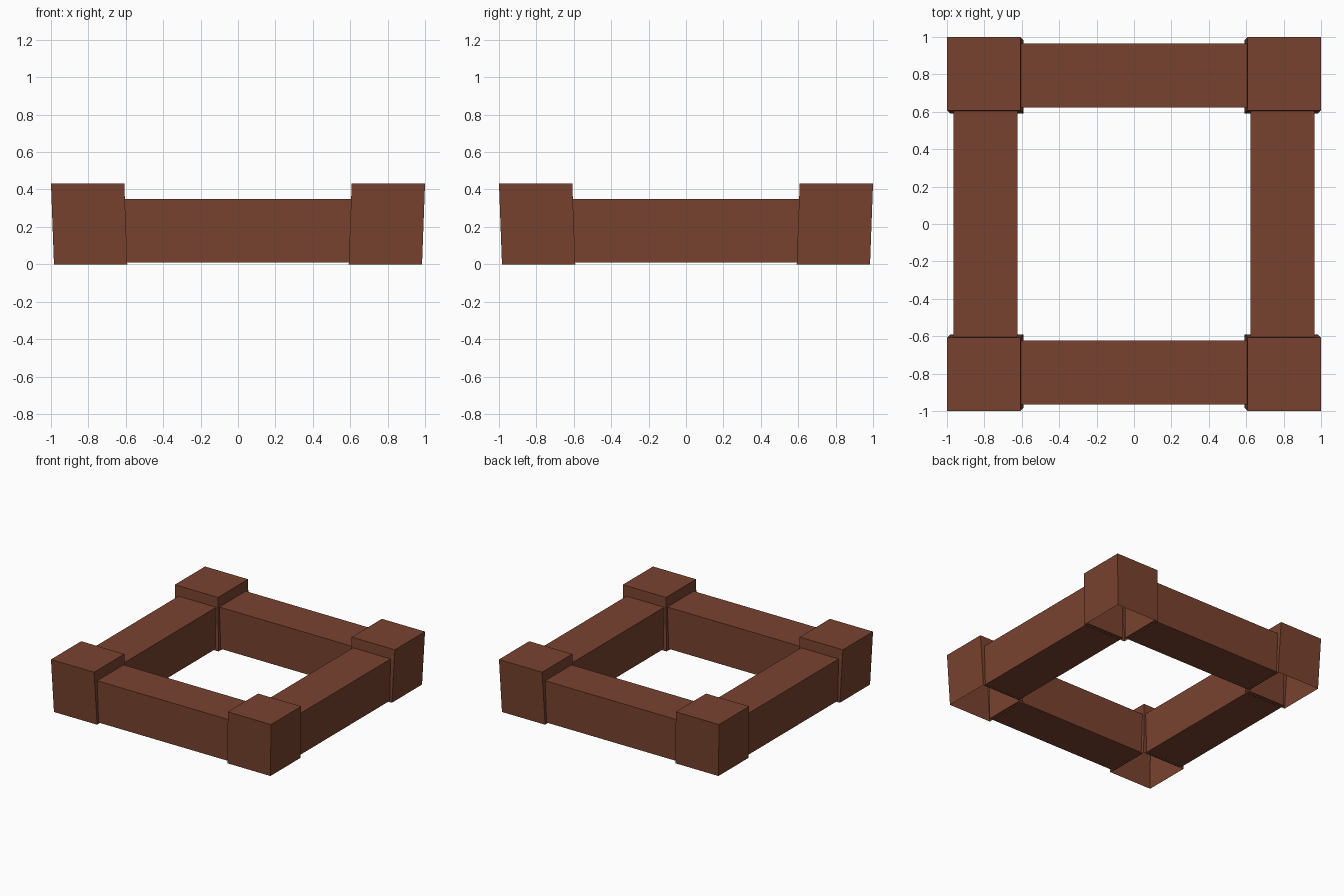
import bpy, bmesh
from mathutils import Vector

if "Cube" in bpy.data.objects:
    bpy.data.objects.remove(bpy.data.objects["Cube"])

brown = bpy.data.materials.new("red_brown_wood")
brown.diffuse_color = (0.188, 0.055, 0.028, 1)
brown.use_nodes = True
brown.node_tree.nodes["Principled BSDF"].inputs["Base Color"].default_value = brown.diffuse_color


def add_box(name, lo, hi, shear=(0, 0), open_bottom=False):
    """Box from lo to hi; shear shifts the bottom vertices in x and y."""
    bm = bmesh.new()
    bmesh.ops.create_cube(bm, size=1)
    for v in bm.verts:
        at_bottom = v.co.z < 0
        v.co = Vector([lo[i] + (v.co[i] + 0.5) * (hi[i] - lo[i]) for i in range(3)])
        if at_bottom:
            v.co.x += shear[0]
            v.co.y += shear[1]
    if open_bottom:
        floor = [f for f in bm.faces if f.normal.z < -0.9]
        bmesh.ops.delete(bm, geom=floor, context='FACES_ONLY')
    mesh = bpy.data.meshes.new(name)
    bm.to_mesh(mesh)
    bm.free()
    mesh.materials.append(brown)
    obj = bpy.data.objects.new(name, mesh)
    bpy.context.collection.objects.link(obj)
    return obj


# Corner blocks: hollow underneath, leaning outward towards the top
for sy, yname in ((-1, "front"), (1, "back")):
    for sx, xname in ((-1, "left"), (1, "right")):
        cx, cy, h = 0.804 * sx, 0.804 * sy, 0.196
        add_box(f"{yname}_{xname}_corner_block",
                (cx - h, cy - h, 0), (cx + h, cy + h, 0.433),
                shear=(-0.016 * sx, -0.016 * sy), open_bottom=True)

# Side beams: run between the blocks, their ends just inside the block walls
END, MID, HALF = 0.61, 0.793, 0.171
for s, yname, xname in ((-1, "front", "left"), (1, "back", "right")):
    a, b = MID * s - HALF, MID * s + HALF
    add_box(f"{yname}_beam", (-END, a, 0.01), (END, b, 0.35))
    add_box(f"{xname}_beam", (a, -END, 0.01), (b, END, 0.35))
